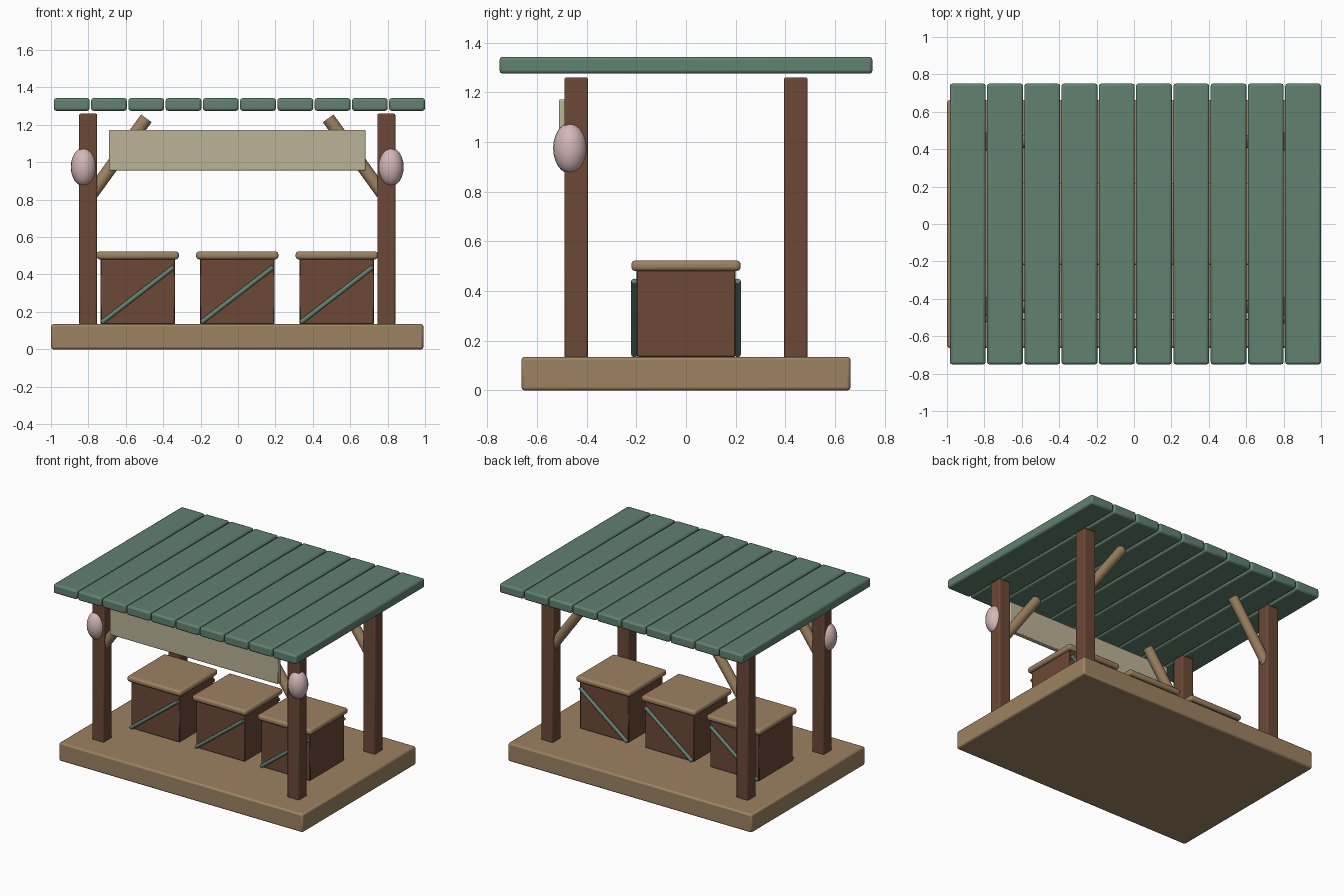
import bpy
import math
from mathutils import Vector

cube = bpy.data.objects.get("Cube")
if cube:
    bpy.data.objects.remove(cube, do_unlink=True)


def make_material(name, rgb):
    mat = bpy.data.materials.new(name)
    mat.use_nodes = True
    colour = (*rgb, 1.0)
    mat.diffuse_color = colour
    mat.node_tree.nodes["Principled BSDF"].inputs["Base Color"].default_value = colour
    return mat


TAN = make_material("tan wood", (0.34, 0.225, 0.12))
BROWN = make_material("dark brown wood", (0.15, 0.065, 0.038))
GREEN = make_material("painted green", (0.12, 0.22, 0.16))
CREAM = make_material("cream board", (0.50, 0.455, 0.305))
PINK = make_material("pale pink paper", (0.66, 0.47, 0.47))


def finish(obj, name, mat):
    obj.name = name
    obj.data.materials.append(mat)
    bpy.ops.object.shade_smooth_by_angle(angle=math.radians(35))
    return obj


def box(name, centre, size, mat, bevel=0.008, segments=2):
    bpy.ops.mesh.primitive_cube_add(size=1, location=centre)
    obj = bpy.context.object
    obj.scale = size
    bpy.ops.object.transform_apply(location=False, rotation=False, scale=True)
    if bevel:
        mod = obj.modifiers.new("soft edges", "BEVEL")
        mod.width = bevel
        mod.segments = segments
    return finish(obj, name, mat)


def rod(name, start, end, radius, mat):
    start, end = Vector(start), Vector(end)
    axis = end - start
    bpy.ops.mesh.primitive_cylinder_add(vertices=16, radius=radius, depth=axis.length,
                                        location=(start + end) / 2)
    obj = bpy.context.object
    obj.rotation_euler = axis.to_track_quat("Z", "Y").to_euler()
    return finish(obj, name, mat)


MID = -0.004      # centre line of the stall
FLOOR = 0.135     # top of the platform
POST_X, POST_Y = 0.797, 0.442

# Platform
box("platform", (MID, 0, FLOOR / 2), (1.99, 1.325, FLOOR), TAN, 0.012)

# Roof planks
for i in range(10):
    box(f"roof_plank_{i + 1}", (-0.889 + i * 0.1992, 0, 1.309), (0.191, 1.502, 0.068),
        GREEN, 0.013)

# Posts and their slanted braces
for side, sx in (("left", 1), ("right", -1)):
    for end, sy in (("front", -1), ("back", 1)):
        x, y = MID + sx * POST_X, sy * POST_Y
        box(f"{end}_{side}_post", (x, y, 0.695), (0.096, 0.096, 1.13), BROWN)
        rod(f"{end}_{side}_brace", (MID + sx * 0.775, y, 0.835),
            (MID + sx * 0.486, y, 1.235), 0.035, TAN)

    # Paper lantern on the front post
    bpy.ops.mesh.primitive_uv_sphere_add(segments=20, ring_count=12, radius=1,
                                         location=(MID + sx * 0.821, -0.466, 0.975))
    lantern = bpy.context.object
    lantern.scale = (0.069, 0.069, 0.103)
    finish(lantern, f"{side}_lantern", PINK)

# Front board
box("front_board", (MID, -0.492, 1.064), (1.372, 0.04, 0.216), CREAM, 0.006)

# Crates with lids and diagonal straps
for i, name in enumerate(("right", "middle", "left")):
    x = MID + (i - 1) * 0.532
    box(f"{name}_crate", (x, 0, 0.31), (0.398, 0.398, 0.35), BROWN, 0.004, 1)
    box(f"{name}_crate_lid", (x, 0, 0.502), (0.44, 0.44, 0.042), TAN, 0.016, 3)
    for end, sy in (("front", -1), ("back", 1)):
        rod(f"{name}_crate_{end}_strap", (x - 0.192, sy * 0.208, 0.144),
            (x + 0.192, sy * 0.208, 0.44), 0.0125, GREEN)
